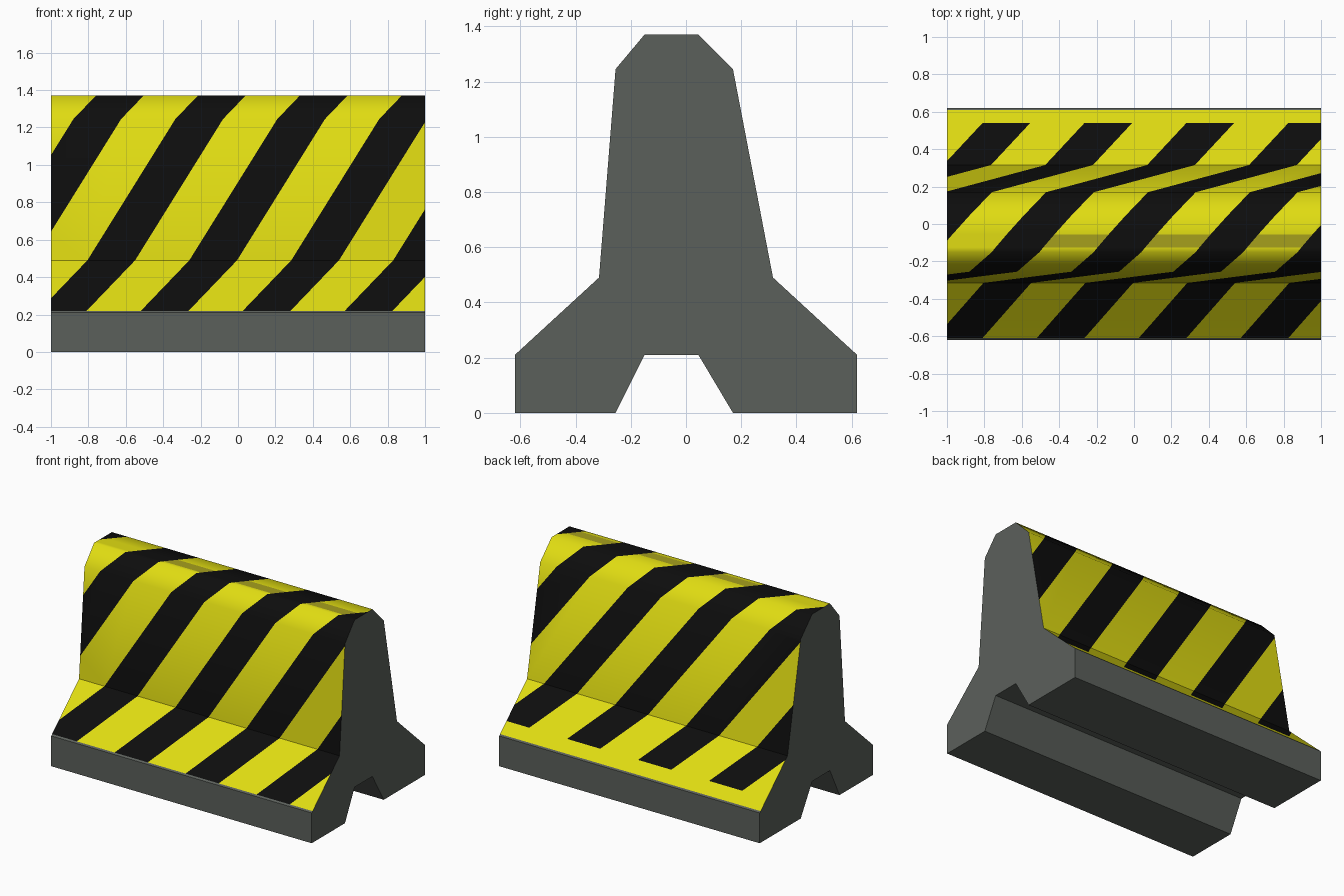
import bpy, bmesh, math
from mathutils import Vector

if "Cube" in bpy.data.objects:
    bpy.data.objects.remove(bpy.data.objects["Cube"])

PERIOD, WIDTH = 0.545, 0.255   # stripe spacing and stripe width along x

def material(name, rgb):
    m = bpy.data.materials.new(name)
    m.diffuse_color = (*rgb, 1)
    m.use_nodes = True
    m.node_tree.nodes["Principled BSDF"].inputs["Base Color"].default_value = m.diffuse_color
    return m

mats = [material("concrete_grey", (0.105, 0.117, 0.105)),
        material("safety_yellow", (0.75, 0.72, 0.006)),
        material("stripe_black", (0.004, 0.004, 0.004)),
        material("worn_olive", (0.38, 0.35, 0.012))]
GREY, YELLOW, BLACK, OLIVE = range(4)

# painted outline, front foot to back foot: (y, z, x where a stripe starts)
painted = [(-0.61, 0.219, -0.52), (-0.315, 0.49, -0.26), (-0.255, 1.245, 0.21),
           (-0.15, 1.37, 0.33), (-0.125, 1.37, 0.35), (-0.055, 1.37, 0.41),
           (0.045, 1.37, 0.50), (0.17, 1.245, 0.62), (0.315, 0.49, 1.16),
           (0.54, 0.283, 1.37), (0.61, 0.219, 1.43)]
bare = [(0.62, 0.21), (0.62, 0), (0.17, 0), (0.045, 0.21), (-0.15, 0.21),
        (-0.255, 0), (-0.62, 0), (-0.62, 0.21)]
outline = [(p[0], p[1]) for p in painted] + bare

# barrier body: the outline extruded along x
bm = bmesh.new()
ends = [[bm.verts.new((x, y, z)) for y, z in outline] for x in (-1, 1)]
bm.faces.new(ends[0])
bm.faces.new(ends[1][::-1])
n = len(outline)
panels = []
for i in range(n):
    j = (i + 1) % n
    panels.append(bm.faces.new((ends[0][i], ends[1][i], ends[1][j], ends[0][j])))
bmesh.ops.recalc_face_normals(bm, faces=bm.faces[:])

# stripes: cut each painted panel along slanted lines, then colour by position
for i in range(len(painted) - 1):
    (y0, z0, s0), (y1, z1, s1) = painted[i], painted[i + 1]
    normal = panels[i].normal.copy()
    faces = [panels[i]]
    if i < len(painted) - 2:       # the last strip has no stripes
        for k in range(-8, 8):
            for side in (0, WIDTH):
                shift = k * PERIOD + side
                a = Vector((s0 + shift, y0, z0))
                b = Vector((s1 + shift, y1, z1))
                if max(a.x, b.x) <= -1 or min(a.x, b.x) >= 1:
                    continue
                geom = set(faces)
                for f in faces:
                    geom.update(f.edges)
                    geom.update(f.verts)
                cut = bmesh.ops.bisect_plane(bm, geom=list(geom), dist=1e-5,
                                             plane_co=a, plane_no=(b - a).cross(normal).normalized())
                faces = list({f for f in cut["geom"] if isinstance(f, bmesh.types.BMFace)}
                             | {f for f in faces if f.is_valid})
    d = Vector((y1 - y0, z1 - z0))
    for f in faces:
        c = f.calc_center_median()
        t = Vector((c.y - y0, c.z - z0)).dot(d) / d.length_squared
        u = (c.x - (s0 + t * (s1 - s0))) % PERIOD
        if i < len(painted) - 2 and u < WIDTH:
            f.material_index = BLACK
        elif i == 4 and c.x > -0.76:
            f.material_index = OLIVE   # worn paint along the crest
        else:
            f.material_index = YELLOW

# smooth the rounded crest, keep every other fold sharp
for f in bm.faces:
    f.smooth = abs(f.normal.x) < 0.5
for e in bm.edges:
    crest = all(v.co.z > 1.2 for v in e.verts)
    cap = any(abs(f.normal.x) > 0.5 for f in e.link_faces)
    e.smooth = not cap and (crest or e.calc_face_angle(0) < 0.2)

mesh = bpy.data.meshes.new("road_barrier")
bm.to_mesh(mesh)
bm.free()
for m in mats:
    mesh.materials.append(m)
barrier = bpy.data.objects.new("road_barrier", mesh)
bpy.context.collection.objects.link(barrier)
